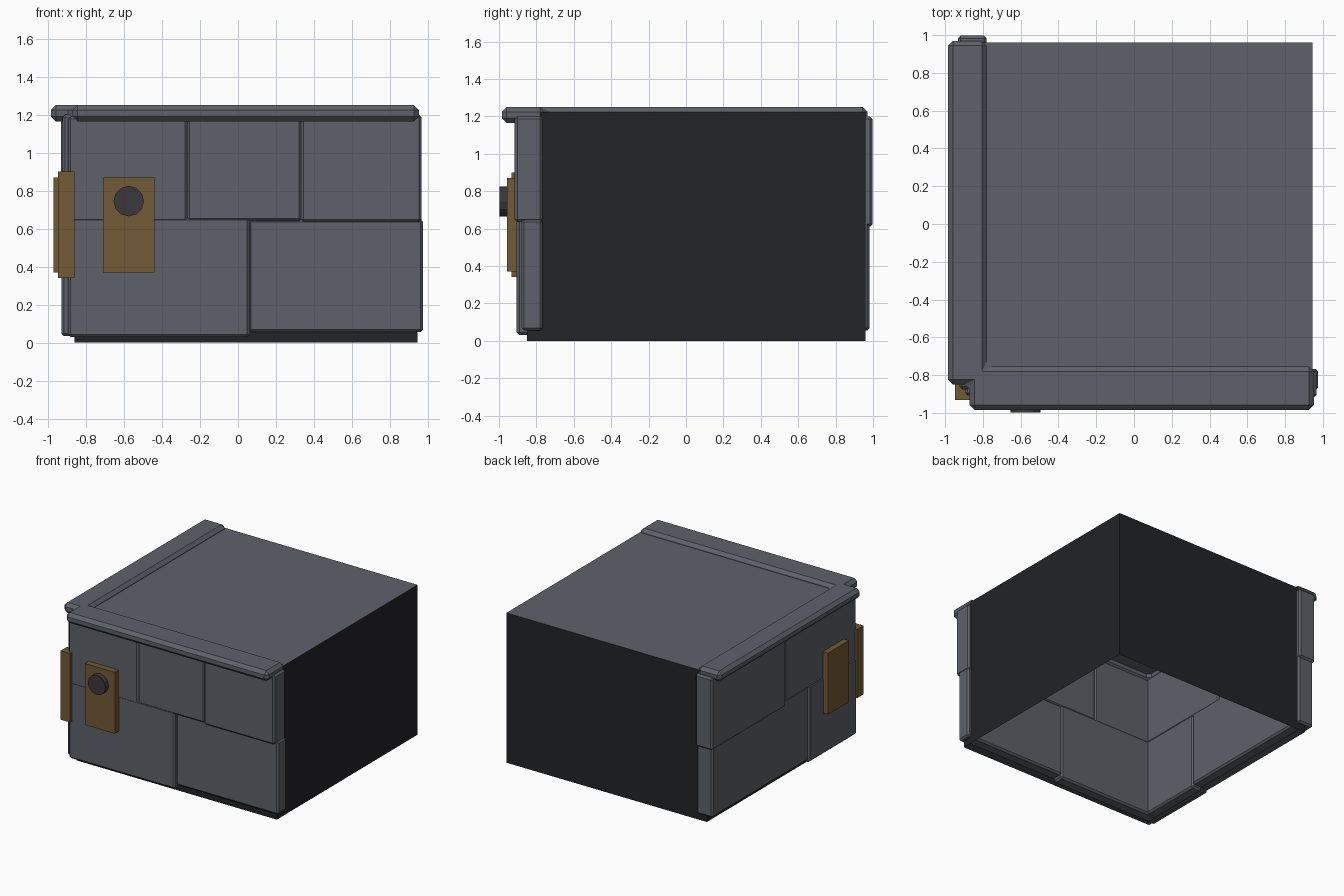
import bpy, bmesh, math
from mathutils import Matrix

if "Cube" in bpy.data.objects:
    bpy.data.objects.remove(bpy.data.objects["Cube"])


def material(name, rgb):
    m = bpy.data.materials.new(name)
    m.diffuse_color = (*rgb, 1)
    m.use_nodes = True
    m.node_tree.nodes["Principled BSDF"].inputs["Base Color"].default_value = m.diffuse_color
    return m


SLATE = material("slate", (0.11, 0.122, 0.142))
DARK = material("dark_core", (0.016, 0.017, 0.02))
BROWN = material("bronze_brown", (0.17, 0.10, 0.035))
IRON = material("iron", (0.045, 0.04, 0.045))


def finish(name, bm, mats, bevel=0):
    if bevel:
        bmesh.ops.bevel(bm, geom=bm.edges[:], offset=bevel, segments=1,
                        affect='EDGES', clamp_overlap=True)
    me = bpy.data.meshes.new(name)
    bm.to_mesh(me)
    bm.free()
    for m in mats:
        me.materials.append(m)
    ob = bpy.data.objects.new(name, me)
    bpy.context.collection.objects.link(ob)
    return ob


def box_bm(x, y, z):
    bm = bmesh.new()
    bmesh.ops.create_cube(bm, size=1)
    for v in bm.verts:
        v.co = [r[0] if c < 0 else r[1] for c, r in zip(v.co, (x, y, z))]
    return bm


def box(name, x, y, z, mat, bevel=0):
    return finish(name, box_bm(x, y, z), [mat], bevel)


# Core shell: dark sides, grey top, open underneath
bm = box_bm((-0.86, 0.945), (-0.85, 0.96), (0, 1.22))
bm.normal_update()
bmesh.ops.delete(bm, geom=[f for f in bm.faces if f.normal.z < -0.5], context='FACES_ONLY')
for f in bm.faces:
    f.material_index = 1 if f.normal.z > 0.5 else 0
finish("core_shell", bm, [DARK, SLATE])

# Front wall stones: (x range, z range, outer y)
front = [((-0.895, 0.062), (0.03, 0.66), -0.905),
         ((0.055, 0.975), (0.055, 0.65), -0.88),
         ((-0.895, -0.265), (0.635, 1.19), -0.908),
         ((-0.27, 0.335), (0.64, 1.19), -0.906),
         ((0.332, 0.967), (0.635, 1.2), -0.916)]
for i, (x, z, y) in enumerate(front):
    box(f"front_stone_{i + 1}", x, (y, -0.767), z, SLATE, 0.014)

# Left wall stones: (y range, z range, outer x)
left = [((-0.875, -0.25), (0.035, 0.66), -0.93),
        ((-0.255, 0.982), (0.055, 0.665), -0.925),
        ((-0.875, 0.05), (0.64, 1.2), -0.925),
        ((0.045, 0.997), (0.61, 1.2), -0.932)]
for i, (y, z, x) in enumerate(left):
    box(f"left_stone_{i + 1}", (x, -0.78), y, z, SLATE, 0.014)

# L-shaped coping with chamfered edges
outline = [(-0.985, 0.97), (-0.985, -0.85), (-0.87, -0.85), (-0.87, -0.985),
           (0.952, -0.985), (0.952, -0.755), (-0.78, -0.755), (-0.78, 0.97)]
bm = bmesh.new()
base = bm.faces.new([bm.verts.new((x, y, 1.165)) for x, y in outline])
ext = bmesh.ops.extrude_face_region(bm, geom=[base], use_keep_orig=True)
top = [g for g in ext["geom"] if isinstance(g, bmesh.types.BMVert)]
bmesh.ops.translate(bm, verts=top, vec=(0, 0, 0.085))
bmesh.ops.recalc_face_normals(bm, faces=bm.faces[:])
finish("top_coping", bm, [SLATE], 0.026)

# Corner brace and its two flat plates
box("corner_brace", (-0.947, -0.86), (-0.932, -0.85), (0.34, 0.9), BROWN)
box("front_plate", (-0.71, -0.44), (-0.957, -0.88), (0.37, 0.87), BROWN)
box("left_plate", (-0.972, -0.9), (-0.71, -0.44), (0.37, 0.87), BROWN)

# Bolt head on the front plate
bm = bmesh.new()
bmesh.ops.create_cone(bm, cap_ends=True, segments=12, radius1=0.08, radius2=0.08, depth=0.06,
                      matrix=Matrix.Translation((-0.575, -0.967, 0.745))
                      @ Matrix.Rotation(math.pi / 2, 4, 'X'))
finish("bolt_head", bm, [IRON])
